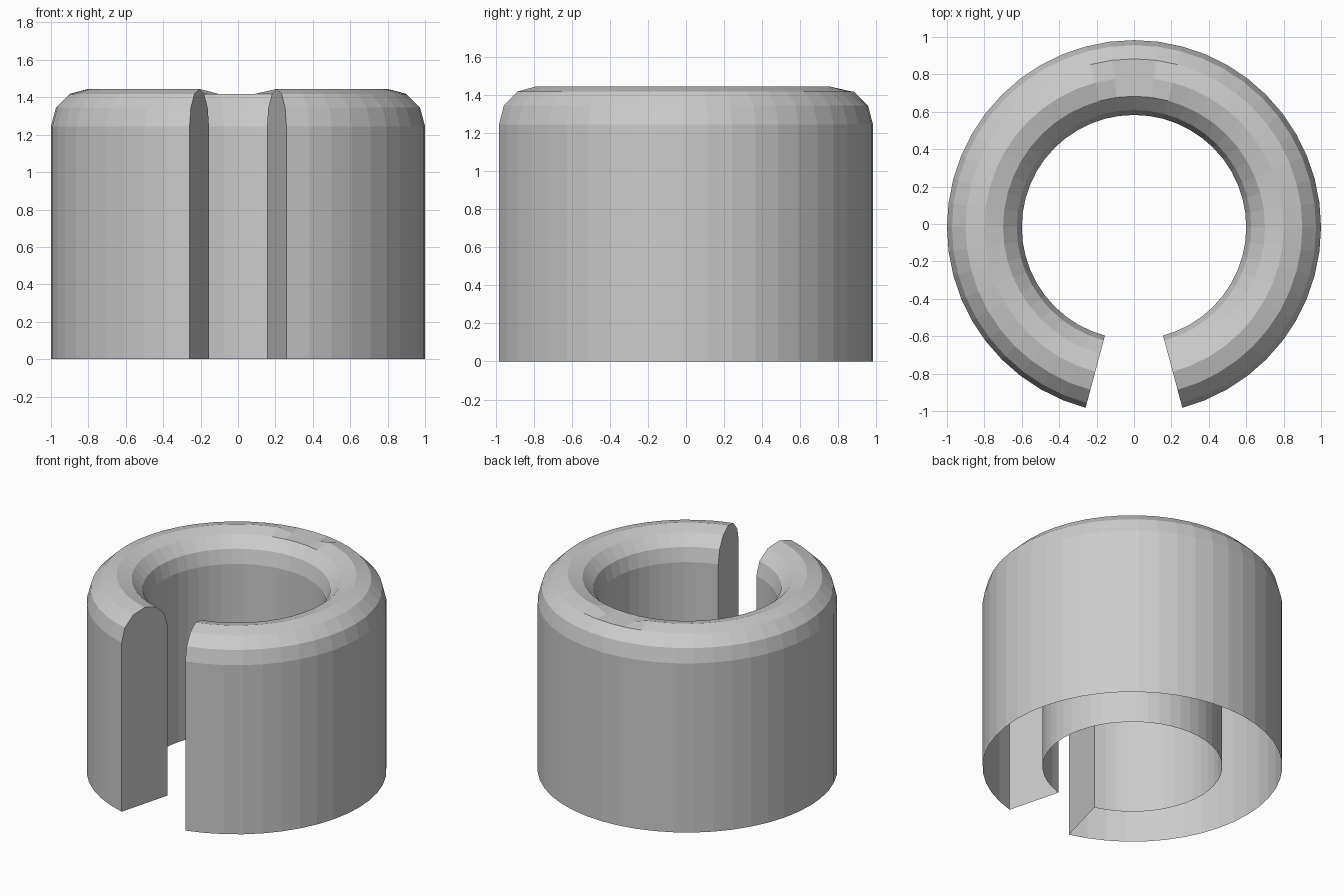
import bpy, bmesh
from math import sin, cos, radians

if "Cube" in bpy.data.objects:
    bpy.data.objects.remove(bpy.data.objects["Cube"])

# Split ring: slot at the front, rounded rim on top, hollow and open underneath
STEPS, START, STEP = 44, -75.0, 7.5
MID_R, HALF_WALL, SHOULDER, Y_SHIFT = 0.8, 0.2, 1.245, -0.017

# Wall profile (radius, height): outer foot, half-round rim, inner foot
rim = [(MID_R + HALF_WALL * cos(radians(a)), SHOULDER + HALF_WALL * sin(radians(a)))
       for a in range(0, 181, 30)]
profile = [(1.0, 0.0)] + rim + [(0.6, 0.0)]
crest = 4
flat_height = rim[2][1]

bm = bmesh.new()
rings = []
for i in range(STEPS + 1):
    t = radians(START + i * STEP)
    ring = []
    for j, (r, z) in enumerate(profile):
        # Small flattened spot on the crest at the back
        if j == crest and abs(i - STEPS // 2) <= 1:
            z = flat_height
        ring.append(bm.verts.new((r * cos(t), r * sin(t) + Y_SHIFT, z)))
    rings.append(ring)

# Outer wall, rim and inner wall
for a, b in zip(rings, rings[1:]):
    for j in range(len(profile) - 1):
        bm.faces.new((a[j], b[j], b[j + 1], a[j + 1]))

# Flat end faces on both sides of the slot
bm.faces.new(rings[0])
bm.faces.new(rings[-1][::-1])

mesh = bpy.data.meshes.new("split_ring")
bm.to_mesh(mesh)
bm.free()
bpy.context.collection.objects.link(bpy.data.objects.new("split_ring", mesh))
